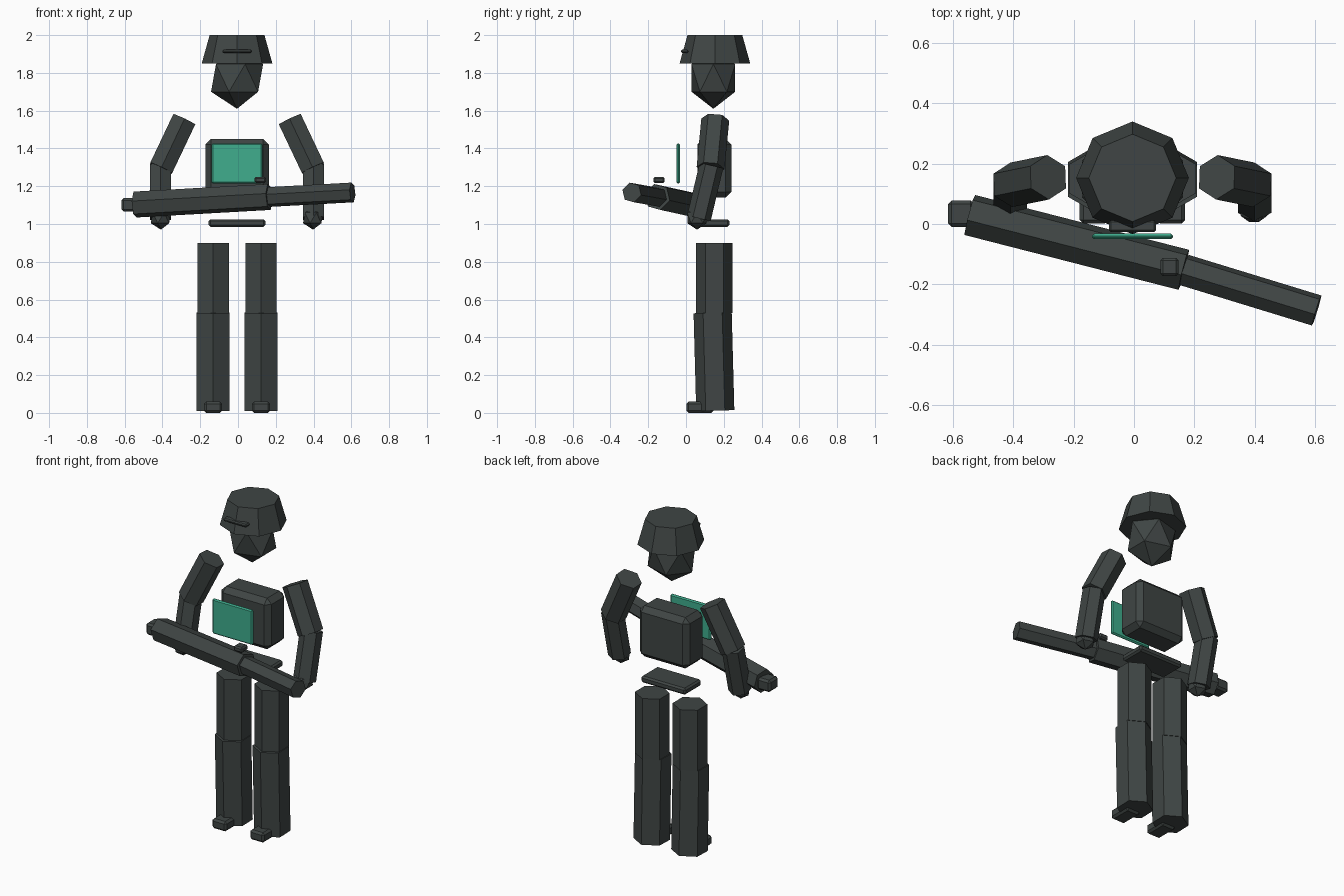
import bpy, bmesh, math
from mathutils import Vector, Matrix

if "Cube" in bpy.data.objects:
    bpy.data.objects.remove(bpy.data.objects["Cube"])

CX = -0.005   # body centre line
CY = 0.15     # body depth centre


def material(name, rgb):
    m = bpy.data.materials.new(name)
    m.diffuse_color = (*rgb, 1.0)
    m.use_nodes = True
    m.node_tree.nodes["Principled BSDF"].inputs["Base Color"].default_value = m.diffuse_color
    return m


DARK = material("dark_slate", (0.050, 0.060, 0.058))
TEAL = material("teal_green", (0.050, 0.420, 0.270))


def finish(name, bm, mat):
    bmesh.ops.recalc_face_normals(bm, faces=bm.faces)
    me = bpy.data.meshes.new(name)
    bm.to_mesh(me)
    bm.free()
    me.materials.append(mat)
    ob = bpy.data.objects.new(name, me)
    bpy.context.collection.objects.link(ob)
    return ob


def prism(name, p0, p1, r0, r1=None, sides=6, toward=(0, 1, 0), twist=0, mat=DARK):
    """Flat-sided tube from p0 to p1; its first corner points along 'toward'."""
    p0, p1 = Vector(p0), Vector(p1)
    r1 = r0 if r1 is None else r1
    axis = (p1 - p0).normalized()
    u = Vector(toward)
    u = (u - axis * u.dot(axis)).normalized()
    v = axis.cross(u)
    bm = bmesh.new()
    rings = []
    for p, r in ((p0, r0), (p1, r1)):
        angles = [math.radians(twist) + 2 * math.pi * i / sides for i in range(sides)]
        rings.append([bm.verts.new(p + r * (u * math.cos(a) + v * math.sin(a))) for a in angles])
    a, b = rings
    bm.faces.new(a)
    bm.faces.new(b)
    for i in range(sides):
        j = (i + 1) % sides
        bm.faces.new((a[i], a[j], b[j], b[i]))
    return finish(name, bm, mat)


def box(name, lo, hi, bevel, mat=DARK):
    """Chamfered box between two corners."""
    lo, hi = Vector(lo), Vector(hi)
    bm = bmesh.new()
    bmesh.ops.create_cube(bm, size=1, matrix=Matrix.Translation((lo + hi) / 2) @ Matrix.Diagonal((*(hi - lo), 1)))
    bmesh.ops.bevel(bm, geom=bm.edges[:], offset=bevel, segments=1, affect='EDGES', profile=0.5)
    return finish(name, bm, mat)


def ball(name, centre, radii):
    """Twenty-sided ball."""
    bm = bmesh.new()
    bmesh.ops.create_icosphere(bm, subdivisions=1, radius=1,
                               matrix=Matrix.Translation(centre) @ Matrix.Diagonal((*radii, 1)))
    return finish(name, bm, DARK)


# Head, helmet and visor bar
ball("head", (CX, 0.145, 1.773), (0.154, 0.136, 0.163))
prism("helmet", (CX, 0.153, 1.85), (CX, 0.153, 2.0), 0.187, 0.145, sides=8)
box("visor_bar", (CX - 0.078, -0.026, 1.905), (CX + 0.078, 0.012, 1.923), 0.006)

# Torso, chest plate and pelvis
box("torso", (CX - 0.168, 0.06, 1.14), (CX + 0.168, 0.24, 1.45), 0.03)
box("chest_plate", (CX - 0.135, -0.05, 1.215), (CX + 0.135, -0.032, 1.427), 0.007, TEAL)
box("pelvis", (CX - 0.15, 0.07, 0.985), (CX + 0.15, 0.23, 1.025), 0.01)

# Limbs on both sides
for side, s in (("left", -1), ("right", 1)):
    def at(x, y, z):
        return (CX + s * x, y, z)
    prism(side + "_upper_arm", at(0.28, 0.155, 1.553), at(0.402, 0.13, 1.296), 0.074)
    prism(side + "_forearm", at(0.405, 0.135, 1.31), at(0.405, 0.068, 1.03), 0.064)
    ball(side + "_hand", at(0.403, 0.058, 1.032), (0.06, 0.06, 0.062))
    prism(side + "_thigh", at(0.127, CY, 0.53), at(0.127, CY, 0.90), 0.096)
    prism(side + "_shin", at(0.127, 0.155, 0.012), at(0.127, 0.141, 0.53), 0.101)
    x = CX + s * 0.127
    box(side + "_foot", (x - 0.048, 0.002, 0.0), (x + 0.048, 0.145, 0.06), 0.012)

# Carried launcher: body, barrel, stock and sight
joint = (0.165, -0.152, 1.143)
prism("launcher_body", (-0.545, 0.03, 1.103), joint, 0.071, toward=(0, 0, 1), twist=15)
prism("launcher_barrel", joint, (0.606, -0.287, 1.167), 0.054, toward=(0, 0, 1), twist=15)
box("launcher_stock", (-0.617, -0.01, 1.065), (-0.53, 0.078, 1.137), 0.012)
box("launcher_sight", (0.088, -0.173, 1.217), (0.148, -0.113, 1.25), 0.008)
